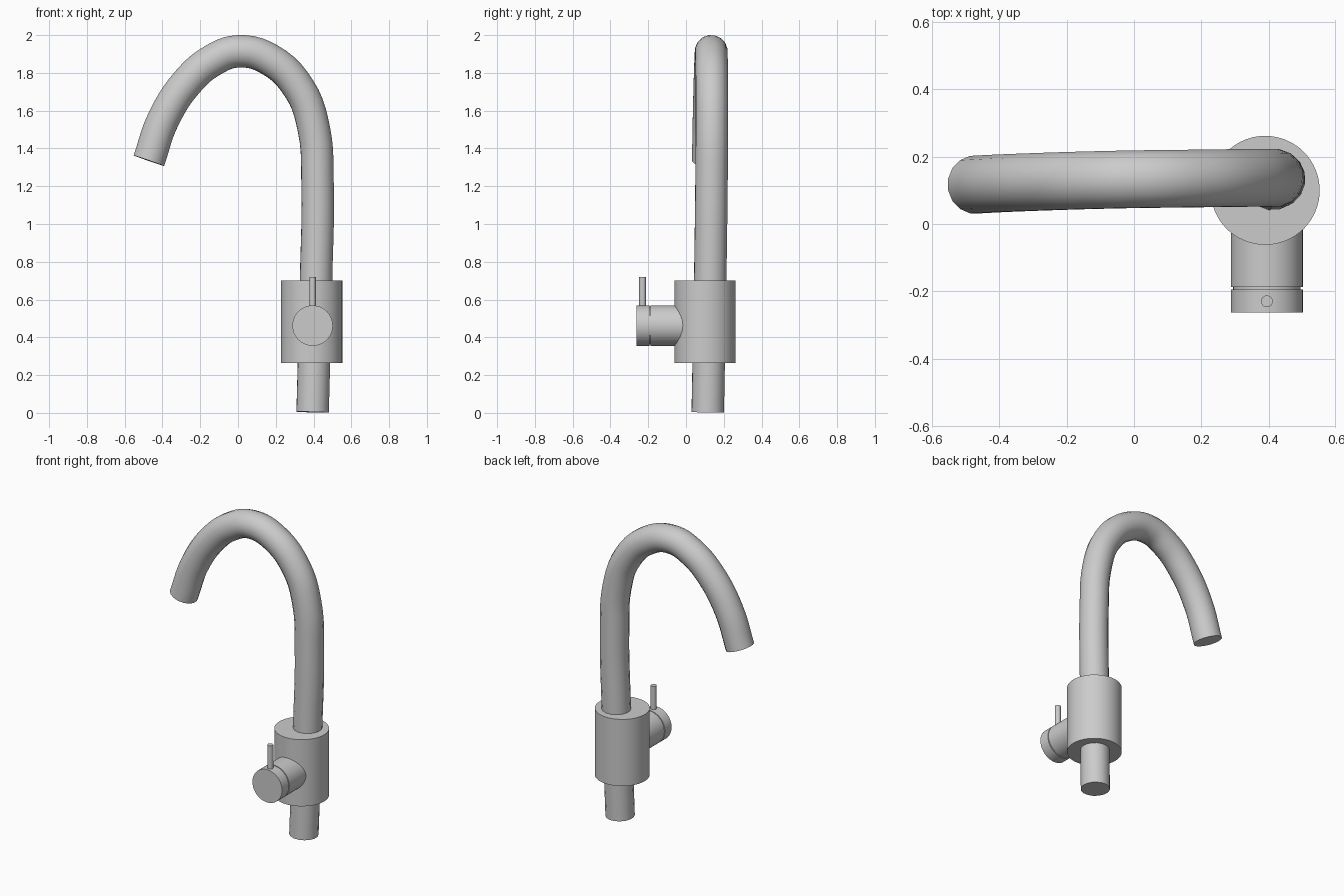
import bpy, math
from mathutils import Vector

if "Cube" in bpy.data.objects:
    bpy.data.objects.remove(bpy.data.objects["Cube"])

metal = bpy.data.materials.new("satin grey metal")
metal.diffuse_color = (0.6, 0.6, 0.6, 1)
metal.use_nodes = True
metal.node_tree.nodes["Principled BSDF"].inputs["Base Color"].default_value = metal.diffuse_color


def finish(obj, name):
    obj.name = name
    obj.data.materials.clear()
    obj.data.materials.append(metal)
    bpy.ops.object.select_all(action='DESELECT')
    obj.select_set(True)
    bpy.context.view_layer.objects.active = obj
    bpy.ops.object.shade_smooth_by_angle(angle=math.radians(40))


def cylinder(name, start, end, radius, sides=48):
    a, b = Vector(start), Vector(end)
    axis = b - a
    bpy.ops.mesh.primitive_cylinder_add(
        vertices=sides, radius=radius, depth=axis.length, location=(a + b) / 2,
        rotation=axis.to_track_quat('Z', 'Y').to_euler())
    finish(bpy.context.object, name)


# Mixer body
cylinder("body", (0.39, 0.10, 0.265), (0.39, 0.10, 0.70), 0.162, 64)

# Side valve: fixed barrel, narrow recessed joint, turning cap and lever
HX, HZ = 0.395, 0.462
cylinder("valve_barrel", (HX, 0.05, HZ), (HX, -0.188, HZ), 0.107)
cylinder("valve_joint", (HX, -0.18, HZ), (HX, -0.20, HZ), 0.100)
cylinder("valve_cap", (HX, -0.194, HZ), (HX, -0.263, HZ), 0.107)
cylinder("lever_pin", (HX, -0.23, 0.54), (HX, -0.23, 0.72), 0.0175, 24)

# Gooseneck pipe, running from the foot up through the body to the spout
path = [(0.395, 0.115, 0.004), (0.413, 0.128, 0.70), (0.421, 0.135, 1.22),
        (0.402, 0.137, 1.50), (0.325, 0.137, 1.715), (0.165, 0.135, 1.872),
        (0.0, 0.133, 1.914), (-0.135, 0.130, 1.866), (-0.265, 0.126, 1.755),
        (-0.395, 0.121, 1.555), (-0.472, 0.117, 1.335)]
curve = bpy.data.curves.new("pipe", 'CURVE')
curve.dimensions = '3D'
curve.twist_mode = 'MINIMUM'
curve.bevel_depth = 0.087
curve.bevel_resolution = 6
curve.resolution_u = 5
curve.use_fill_caps = True
spline = curve.splines.new('BEZIER')
spline.bezier_points.add(len(path) - 1)
for point, co in zip(spline.bezier_points, path):
    point.co = co
    point.handle_left_type = point.handle_right_type = 'AUTO'
pipe = bpy.data.objects.new("gooseneck_pipe", curve)
bpy.context.collection.objects.link(pipe)
bpy.context.view_layer.objects.active = pipe
bpy.ops.object.select_all(action='DESELECT')
pipe.select_set(True)
bpy.ops.object.convert(target='MESH')
finish(bpy.context.object, "gooseneck_pipe")
